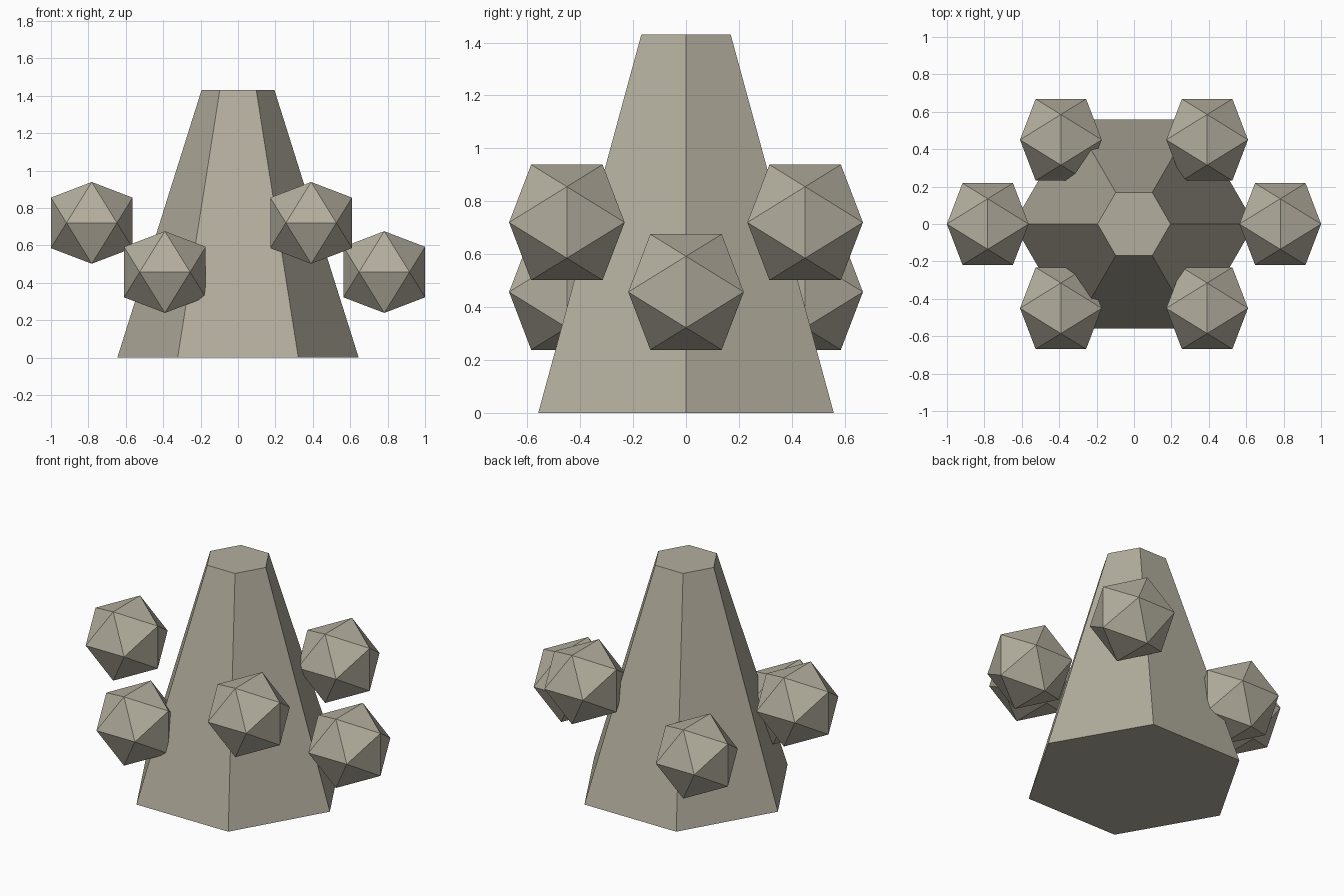
import bpy, bmesh, math
from mathutils import Vector

cube = bpy.data.objects.get("Cube")
if cube:
    bpy.data.objects.remove(cube, do_unlink=True)

stone = bpy.data.materials.new("warm grey")
stone.use_nodes = True
colour = (0.45, 0.42, 0.34, 1)
stone.diffuse_color = colour
stone.node_tree.nodes["Principled BSDF"].inputs["Base Color"].default_value = colour


def add_object(name, bm, location):
    bmesh.ops.recalc_face_normals(bm, faces=bm.faces)
    mesh = bpy.data.meshes.new(name)
    bm.to_mesh(mesh)
    bm.free()
    mesh.materials.append(stone)
    obj = bpy.data.objects.new(name, mesh)
    obj.location = location
    bpy.context.collection.objects.link(obj)


# Tapered six-sided tower, corners on the x axis
HEIGHT = 1.43
bm = bmesh.new()
rings = []
for radius, z in ((0.645, 0), (0.195, HEIGHT)):
    rings.append([bm.verts.new((radius * math.cos(k * math.pi / 3),
                                radius * math.sin(k * math.pi / 3), z))
                  for k in range(6)])
    bm.faces.new(rings[-1])
for k in range(6):
    n = (k + 1) % 6
    bm.faces.new((rings[0][k], rings[0][n], rings[1][n], rings[1][k]))
add_object("tapered_tower", bm, (0, 0, 0))


# Icosahedron with its two-fold axes along x, y and z
def icosahedron(half_edge):
    long = half_edge * (1 + math.sqrt(5)) / 2
    bm = bmesh.new()
    for a in (-half_edge, half_edge):
        for b in (-long, long):
            for co in ((0, a, b), (a, b, 0), (b, 0, a)):
                bm.verts.new(Vector(co))
    bmesh.ops.convex_hull(bm, input=bm.verts)
    return bm


# Six balls on an oval ring, alternating low and high
for k in range(6):
    angle = k * math.pi / 3
    spot = (0.782 * math.cos(angle), 0.52 * math.sin(angle), 0.72 if k % 2 else 0.457)
    add_object(f"floating_ball_{k + 1}", icosahedron(0.135), spot)
